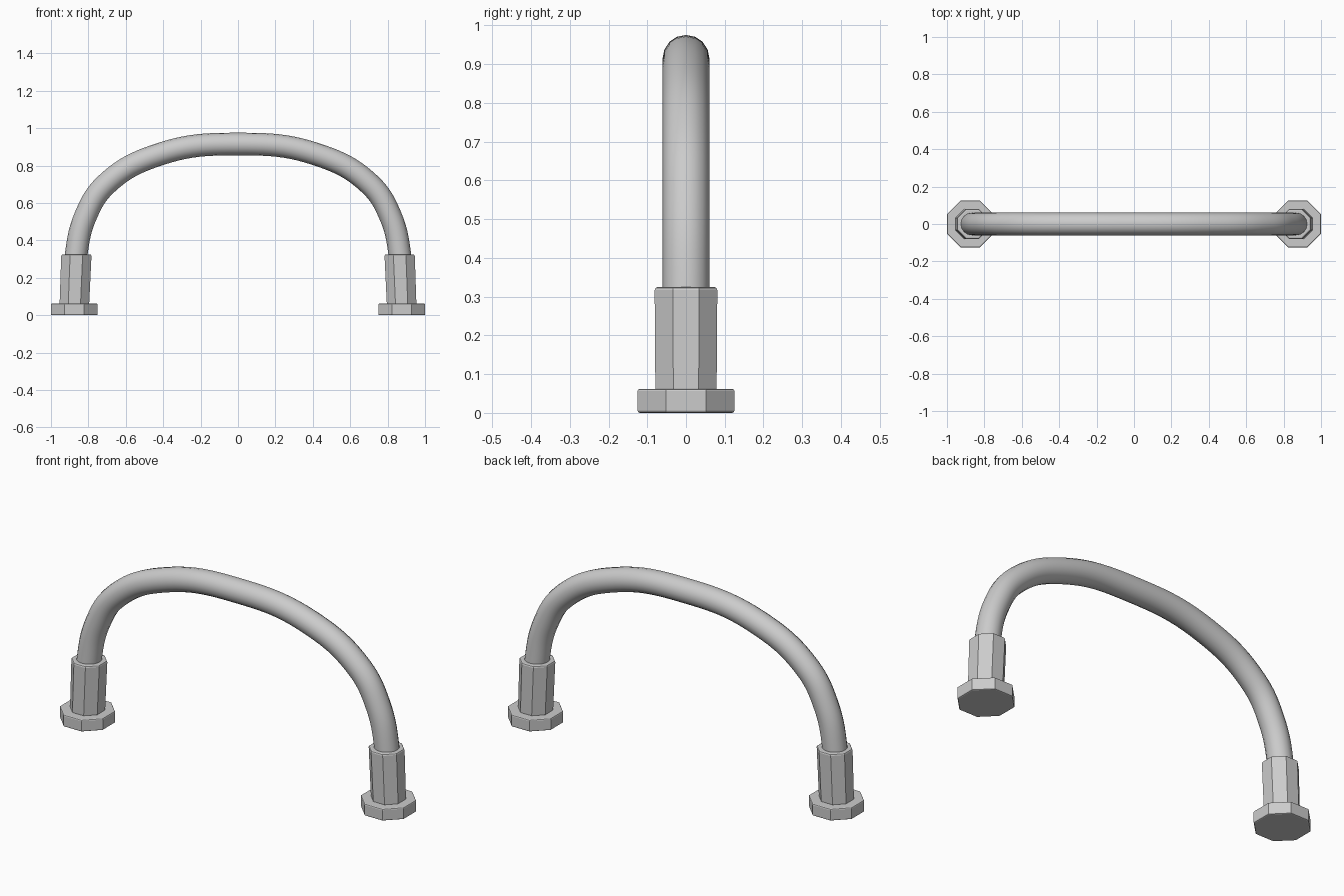
import bpy, math
from mathutils import Matrix

if "Cube" in bpy.data.objects:
    bpy.data.objects.remove(bpy.data.objects["Cube"])


def octagon(name, x, z0, z1, apothem, bevel, lean=0.0, taper=0.0):
    """Bevelled eight-sided block with flats facing the axes."""
    bpy.ops.mesh.primitive_cylinder_add(
        vertices=8, radius=apothem / math.cos(math.pi / 8), depth=z1 - z0)
    ob = bpy.context.object
    ob.name = name
    ob.data.transform(Matrix.Rotation(math.pi / 8, 4, 'Z'))
    for v in ob.data.vertices:
        if v.co.z > 0:
            v.co.x = v.co.x * (1 + taper) + lean
            v.co.y *= 1 + taper
    ob.location = (x, 0, (z0 + z1) / 2)
    mod = ob.modifiers.new("edge_bevel", 'BEVEL')
    mod.width = bevel
    mod.segments = 2
    mod.limit_method = 'ANGLE'
    mod.angle_limit = math.radians(60)
    return ob


# Foot plates and leaning sleeves
for label, s in (("left", -1), ("right", 1)):
    octagon(label + "_foot", s * 0.875, 0, 0.062, 0.125, 0.006)
    octagon(label + "_sleeve", s * 0.875, 0.055, 0.325, 0.079, 0.008,
            lean=-s * 0.011, taper=0.025)

# Arched tube through mirrored path points
half = [(-0.876, 0.05), (-0.865, 0.325), (-0.815, 0.53), (-0.705, 0.70),
        (-0.42, 0.86)]
path = half + [(0, 0.915)] + [(-x, z) for x, z in reversed(half)]
curve = bpy.data.curves.new("handle_tube", 'CURVE')
curve.dimensions = '3D'
curve.bevel_depth = 0.0605
curve.bevel_resolution = 6
curve.resolution_u = 10
curve.use_fill_caps = True
spline = curve.splines.new('BEZIER')
spline.bezier_points.add(len(path) - 1)
for p, (x, z) in zip(spline.bezier_points, path):
    p.co = (x, 0, z)
    p.handle_left_type = p.handle_right_type = 'AUTO'
tube = bpy.data.objects.new("handle_tube", curve)
bpy.context.collection.objects.link(tube)
bpy.ops.object.select_all(action='DESELECT')
tube.select_set(True)
bpy.context.view_layer.objects.active = tube
bpy.ops.object.convert(target='MESH')
bpy.ops.object.shade_smooth_by_angle(angle=math.radians(40))
